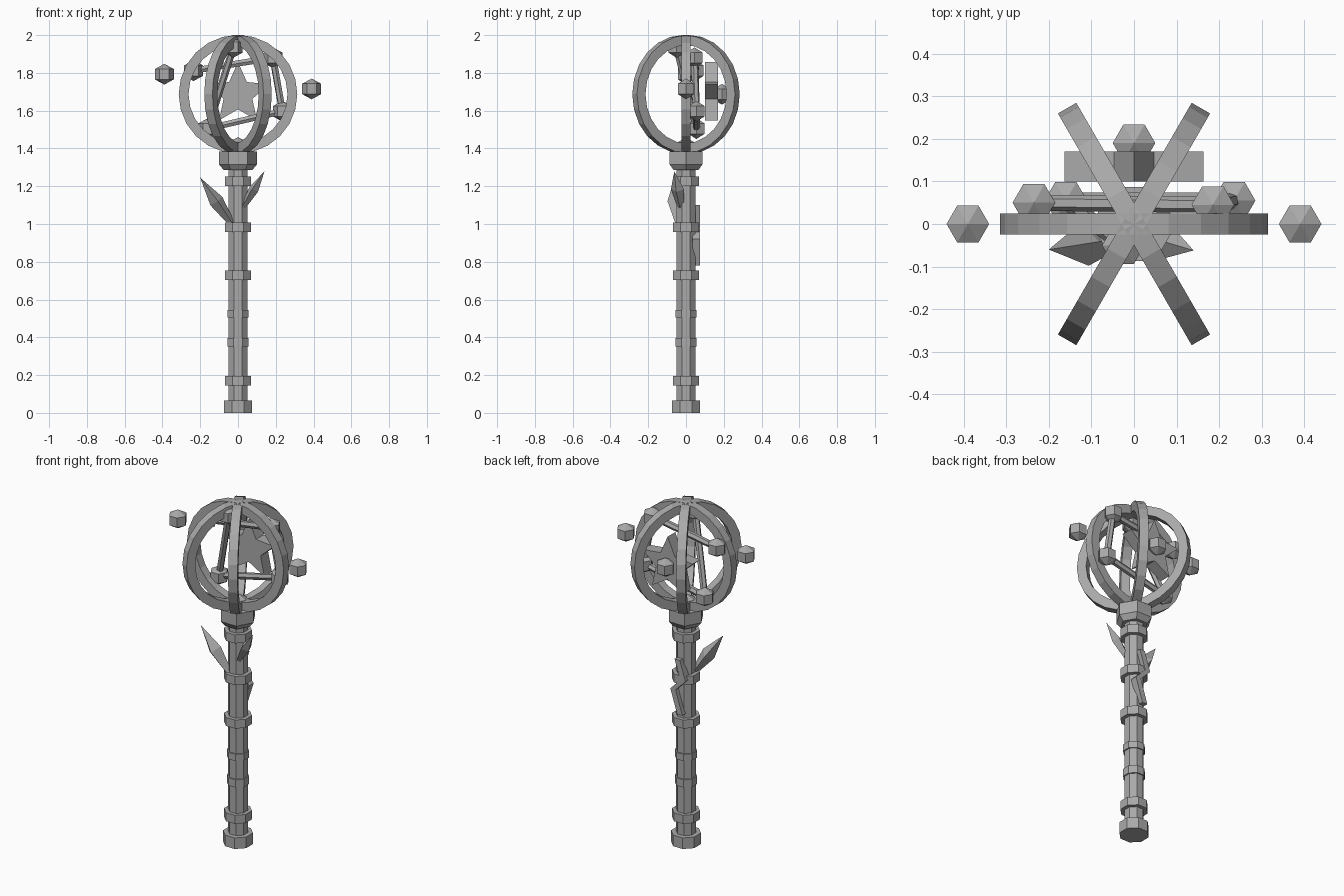
import bpy, bmesh, math
from mathutils import Vector, Matrix

if "Cube" in bpy.data.objects:
    bpy.data.objects.remove(bpy.data.objects["Cube"])

grey = bpy.data.materials.new("stone_grey")
grey.use_nodes = True
COLOR = (0.4, 0.4, 0.4, 1)
grey.diffuse_color = COLOR
grey.node_tree.nodes["Principled BSDF"].inputs["Base Color"].default_value = COLOR


def finish(name, bm):
    bmesh.ops.recalc_face_normals(bm, faces=bm.faces)
    me = bpy.data.meshes.new(name)
    bm.to_mesh(me)
    bm.free()
    me.materials.append(grey)
    ob = bpy.data.objects.new(name, me)
    bpy.context.collection.objects.link(ob)
    return ob


def loft(name, sections, sides, turn=0.0, matrix=Matrix(), squash=1.0):
    """Skin regular polygons given as (radius, height); radius 0 is a point."""
    bm = bmesh.new()
    rings = []
    for r, z in sections:
        n = sides if r > 0 else 1
        rings.append([bm.verts.new((r * math.cos(turn + math.tau * i / sides),
                                    squash * r * math.sin(turn + math.tau * i / sides), z))
                      for i in range(n)])
    for a, b in zip(rings, rings[1:]):
        for i in range(sides):
            j = (i + 1) % sides
            quad = [a[i % len(a)], a[j % len(a)], b[j % len(b)], b[i % len(b)]]
            bm.faces.new(list(dict.fromkeys(quad)))
    for cap in (rings[0], rings[-1]):
        if len(cap) > 2:
            bm.faces.new(cap)
    bm.transform(matrix)
    return finish(name, bm)


def along(start, end):
    """Matrix that lays the z axis from start towards end."""
    d = Vector(end) - Vector(start)
    return Matrix.Translation(start) @ d.to_track_quat("Z", "Y").to_matrix().to_4x4(), d.length


def plate(name, outline, y0, y1):
    """Extrude an (x, z) outline from y0 to y1."""
    bm = bmesh.new()
    face = bm.faces.new([bm.verts.new((x, y0, z)) for x, z in outline])
    ext = bmesh.ops.extrude_face_region(bm, geom=[face])["geom"]
    bmesh.ops.translate(bm, vec=(0, y1 - y0, 0),
                        verts=[v for v in ext if isinstance(v, bmesh.types.BMVert)])
    return finish(name, bm)


def gem(name, pos, r=0.05):
    h = r * 1.1
    return loft(name, [(0, -h), (r, -h / 2), (r, h / 2), (0, h)], 6,
                matrix=Matrix.Translation(pos))


# Octagonal shaft with its bands
FLAT = math.pi / 8


def octagon(name, apothem, z0, z1):
    r = apothem / math.cos(FLAT)
    loft(name, [(r, z0), (r, z1)], 8, FLAT)


octagon("shaft", 0.049, 0.0, 1.32)
octagon("foot", 0.075, 0.0, 0.065)
for i, (apothem, z, h) in enumerate([(0.07, 0.17, 0.05), (0.056, 0.373, 0.045),
                                     (0.056, 0.525, 0.04), (0.07, 0.728, 0.05),
                                     (0.07, 0.983, 0.05), (0.07, 1.227, 0.05)]):
    octagon(f"shaft_band_{i + 1}", apothem, z - h / 2, z + h / 2)

# Hexagonal collar under the globe
loft("collar", [(0.075, 1.285), (0.1, 1.315), (0.1, 1.385)], 6)
gem("collar_gem", (0, 0, 1.405))

# Globe of three upright hoops
CENTRE = 1.687
for k in range(3):
    bm = bmesh.new()
    profile = [bm.verts.new((x, y, 0)) for x, y in
               [(0.262, -0.025), (0.314, -0.025), (0.314, 0.025), (0.262, 0.025)]]
    edges = [bm.edges.new((profile[i], profile[(i + 1) % 4])) for i in range(4)]
    bmesh.ops.spin(bm, geom=profile + edges, cent=(0, 0, 0), axis=(0, 1, 0),
                   angle=math.tau, steps=24, use_merge=True)
    bmesh.ops.remove_doubles(bm, verts=bm.verts, dist=0.0005)
    bm.transform(Matrix.Translation((0, 0, CENTRE)) @ Matrix.Rotation(k * math.pi / 3, 4, "Z"))
    finish(f"globe_hoop_{k + 1}", bm)

# Five-pointed star and the gem behind it
star = []
for i in range(10):
    r = 0.08 if i % 2 else 0.171
    a = math.pi / 2 + i * math.pi / 5
    star.append((r * math.cos(a), CENTRE + r * math.sin(a)))
plate("star", star, 0.1, 0.17)
gem("star_gem", (0, 0.19, CENTRE))

# Chain of gems joined by rods inside the globe
chain = [(-0.025, -0.05, 1.935), (-0.16, 0.055, 1.505), (0.235, 0.055, 1.597),
         (0.185, 0.045, 1.88), (-0.235, 0.05, 1.812)]
for i, p in enumerate(chain):
    gem(f"chain_gem_{i + 1}", p)
for i, (p, q) in enumerate(zip(chain, chain[1:])):
    m, length = along(p, q)
    loft(f"chain_rod_{i + 1}", [(0.019, 0), (0.019, length)], 6, matrix=m)

# Loose gems either side of the globe
gem("left_floating_gem", (0.39, 0, 1.715))
gem("right_floating_gem", (-0.39, 0, 1.793))

# Pointed leaves on the front of the shaft
for name, base, tip, width in [("right_leaf", (-0.01, -0.03, 0.97), (-0.2, -0.06, 1.245), 0.052),
                               ("left_leaf", (0.015, -0.025, 1.07), (0.14, -0.062, 1.278), 0.036)]:
    m, length = along(base, tip)
    loft(name, [(0.015, 0), (width, length * 0.55), (0, length)], 4, matrix=m, squash=0.75)

# Zigzag bolt on the back of the shaft
path = [(0.005, 1.1), (-0.032, 0.985), (0.032, 0.92), (-0.012, 0.78)]
half = 0.017
plate("back_bolt", [(x - half, z) for x, z in path] + [(x + half, z) for x, z in reversed(path)],
      0.035, 0.075)
